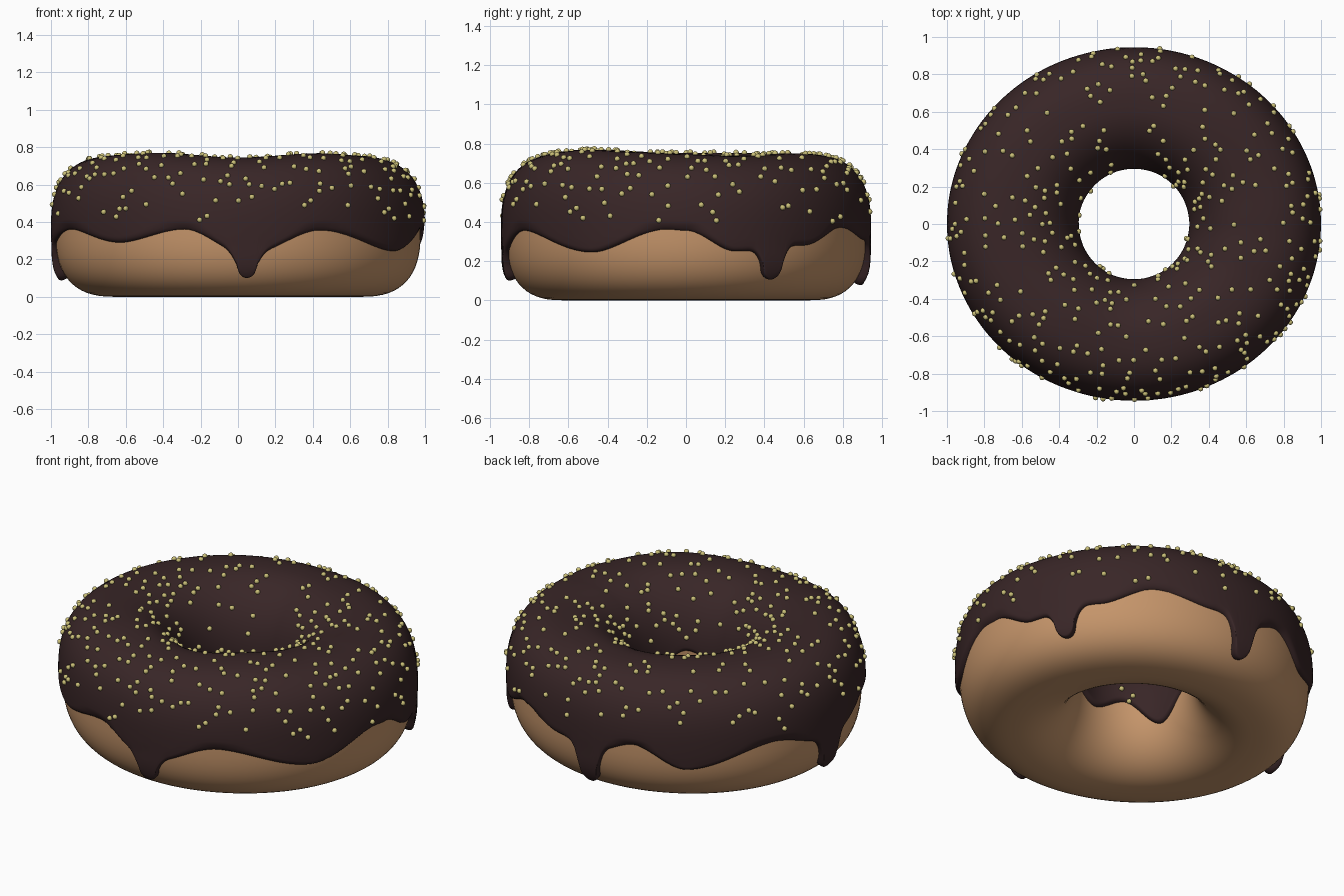
import bpy, bmesh, math, random
from mathutils import Vector, Matrix

if "Cube" in bpy.data.objects:
    bpy.data.objects.remove(bpy.data.objects["Cube"])

random.seed(7)


def material(name, rgb):
    m = bpy.data.materials.new(name)
    m.diffuse_color = (*rgb, 1)
    m.use_nodes = True
    m.node_tree.nodes["Principled BSDF"].inputs["Base Color"].default_value = m.diffuse_color
    return m


DOUGH = material("golden dough", (0.56, 0.30, 0.145))
GLAZE = material("dark chocolate", (0.040, 0.019, 0.020))
SPRINKLE = material("pale yellow", (0.60, 0.53, 0.19))
THICK = 0.023

# (azimuth in degrees, height) keys around the ring
TOP = [(0, .745), (20, .738), (60, .75), (90, .742), (130, .75), (180, .752),
       (230, .77), (270, .745), (312, .768), (340, .755)]
OUTER_EDGE = [(0, .355), (15, .25), (39, .28), (57, .37), (78, .31), (90, .27), (107, .36),
              (125, .24), (155, .36), (178, .27), (203, .36), (228, .29), (252, .36),
              (273, .225), (298, .355), (330, .245), (354, .36)]
INNER_EDGE = [(0, .36), (30, .28), (65, .36), (100, .28), (128, .34), (170, .38),
              (204, .24), (240, .38), (272, .31), (305, .37), (335, .29)]
DRIPS = [(27, .115), (90, .09), (178, .10), (273, .11)]


def ring_value(keys, deg):
    """Smoothly interpolate keys that wrap around the ring."""
    deg %= 360
    pts = [(keys[-1][0] - 360, keys[-1][1])] + keys + [(keys[0][0] + 360, keys[0][1])]
    for (a, va), (b, vb) in zip(pts, pts[1:]):
        if a <= deg <= b:
            t = (deg - a) / (b - a)
            return va + (vb - va) * t * t * (3 - 2 * t)


def outer_edge(deg):
    z = ring_value(OUTER_EDGE, deg)
    for centre, low in DRIPS:
        d = abs((deg - centre + 180) % 360 - 180)
        if d < 9:
            # round tip, straight sides, flared root
            if d < 3.1:
                drip = low + 0.05 * (1 - math.sqrt(1 - (d / 3.1) ** 2))
            else:
                t = (d - 3.1) / 5.9
                drip = low + 0.05 + (z - low - 0.05) * (1 - (1 - t) ** 3)
            z = min(z, drip)
    return z


def section(deg):
    """Ring centre radius, half width and half height at an azimuth."""
    az = math.radians(deg)
    outer = 1 / math.hypot(math.cos(az) / 0.977, math.sin(az) / 0.922)
    inner = 0.318
    return (outer + inner) / 2, (outer - inner) / 2, (ring_value(TOP, deg) - THICK) / 2


def power(s):
    return 2.65 if math.cos(s) > 0 else 2.1


def surface(deg, s, offset=0.0):
    """Point on the ring; s = 0 outside, 90 degrees top, 180 degrees hole."""
    rc, a, b = section(deg)
    n = power(s)
    c, v = math.cos(s), math.sin(s)
    u = math.copysign(abs(c) ** (2 / n), c)
    w = math.copysign(abs(v) ** (2 / n), v)
    nu = math.copysign(abs(u) ** (n - 1), u) / a
    nw = math.copysign(abs(w) ** (n - 1), w) / b
    ln = math.hypot(nu, nw)
    r = rc + a * u + offset * nu / ln
    z = b + b * w + offset * nw / ln
    az = math.radians(deg)
    return Vector((r * math.cos(az), r * math.sin(az), z))


def angle_at(deg, z, n):
    b = section(deg)[2]
    w = max(-1, min(1, (z - b) / b))
    return math.asin(math.copysign(abs(w) ** (n / 2), w))


def finish(bm, name, mat):
    bmesh.ops.recalc_face_normals(bm, faces=bm.faces)
    for f in bm.faces:
        f.smooth = True
    me = bpy.data.meshes.new(name)
    bm.to_mesh(me)
    bm.free()
    me.materials.append(mat)
    ob = bpy.data.objects.new(name, me)
    bpy.context.collection.objects.link(ob)
    return ob


def sweep(name, mat, columns, closed):
    """Join vertex columns around the ring into a skin."""
    bm = bmesh.new()
    grid = [[bm.verts.new(p) for p in col] for col in columns]
    rows = len(grid[0])
    for i, col in enumerate(grid):
        nxt = grid[(i + 1) % len(grid)]
        for j in range(rows if closed else rows - 1):
            k = (j + 1) % rows
            bm.faces.new((col[j], nxt[j], nxt[k], col[k]))
    return finish(bm, name, mat)


# dough ring
sweep("dough_ring", DOUGH,
      [[surface(i * 2.5, math.tau * j / 64) for j in range(64)] for i in range(144)], True)

# glaze with a rounded, dripping rim
RIM = 6


def glaze_column(deg):
    z_out = outer_edge(deg)
    s0 = angle_at(deg, z_out, 2.65)
    s1 = math.pi - angle_at(deg, ring_value(INNER_EDGE, deg), 2.1)
    rim = 0.07
    steps = [(s0 + rim * (1 - math.cos(math.pi / 2 * k / RIM)), math.sin(math.pi / 2 * k / RIM))
             for k in range(RIM)]
    steps += [(s0 + rim + (s1 - s0 - 2 * rim) * k / 44, 1) for k in range(45)]
    steps += [(s1 - rim * (1 - math.cos(math.pi / 2 * k / RIM)), math.sin(math.pi / 2 * k / RIM))
              for k in reversed(range(RIM))]
    col = []
    for s, f in steps:
        z = surface(deg, s).z
        # drips swell towards their tips
        swell = 0.018 * max(0, min(1, (0.27 - z) / 0.12)) if s < 1 else 0
        col.append(surface(deg, s, -0.004 + (THICK + 0.004 + swell) * f))
    return col


sweep("chocolate_glaze", GLAZE, [glaze_column(i * 0.5) for i in range(720)], False)

# sprinkles scattered over the glaze
bm = bmesh.new()
placed = []
while len(placed) < 400:
    deg = random.uniform(0, 360)
    lo = angle_at(deg, 0.40, 2.65)
    hi = math.pi - angle_at(deg, 0.36, 2.1)
    p = surface(deg, random.uniform(lo, hi), THICK + 0.004)
    sparse = 0.6 if 60 < deg < 140 else 1.0
    if random.random() > math.hypot(p.x, p.y) * sparse:
        continue
    if p.z < 0.52 and random.random() < 0.4:
        continue
    if any((p - q).length < 0.036 for q in placed):
        continue
    placed.append(p)
    bmesh.ops.create_icosphere(bm, subdivisions=2, radius=0.0145, matrix=Matrix.Translation(p))
finish(bm, "sprinkles", SPRINKLE)
